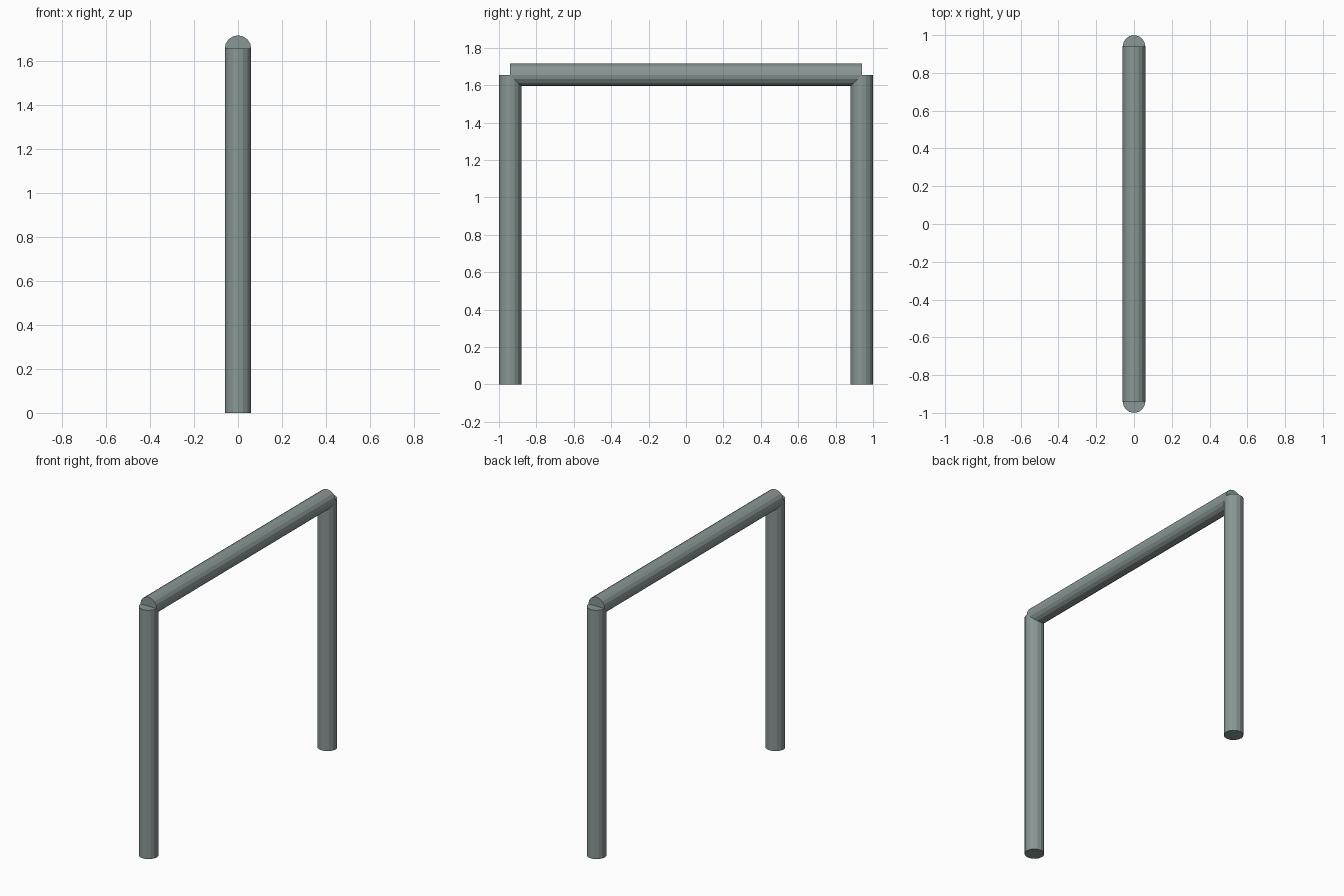
import bpy, math

if "Cube" in bpy.data.objects:
    bpy.data.objects.remove(bpy.data.objects["Cube"])

R, HALF, TOP, SIDES = 0.06, 0.94, 1.655, 16

metal = bpy.data.materials.new("grey_green_metal")
metal.diffuse_color = (0.25, 0.31, 0.30, 1)
metal.use_nodes = True
metal.node_tree.nodes["Principled BSDF"].inputs["Base Color"].default_value = metal.diffuse_color


def tube(name, length, location, rotation=(0, 0, 0)):
    bpy.ops.mesh.primitive_cylinder_add(vertices=SIDES, radius=R, depth=length,
                                        location=location, rotation=rotation)
    ob = bpy.context.object
    ob.name = name
    ob.data.materials.append(metal)
    return ob


# Upright posts
for name, side in (("front_post", -1), ("back_post", 1)):
    tube(name, TOP, (0, side * HALF, TOP / 2))

# Crossbar, ending on the post axes
tube("crossbar", 2 * HALF, (0, 0, TOP), (math.pi / 2, 0, 0))
